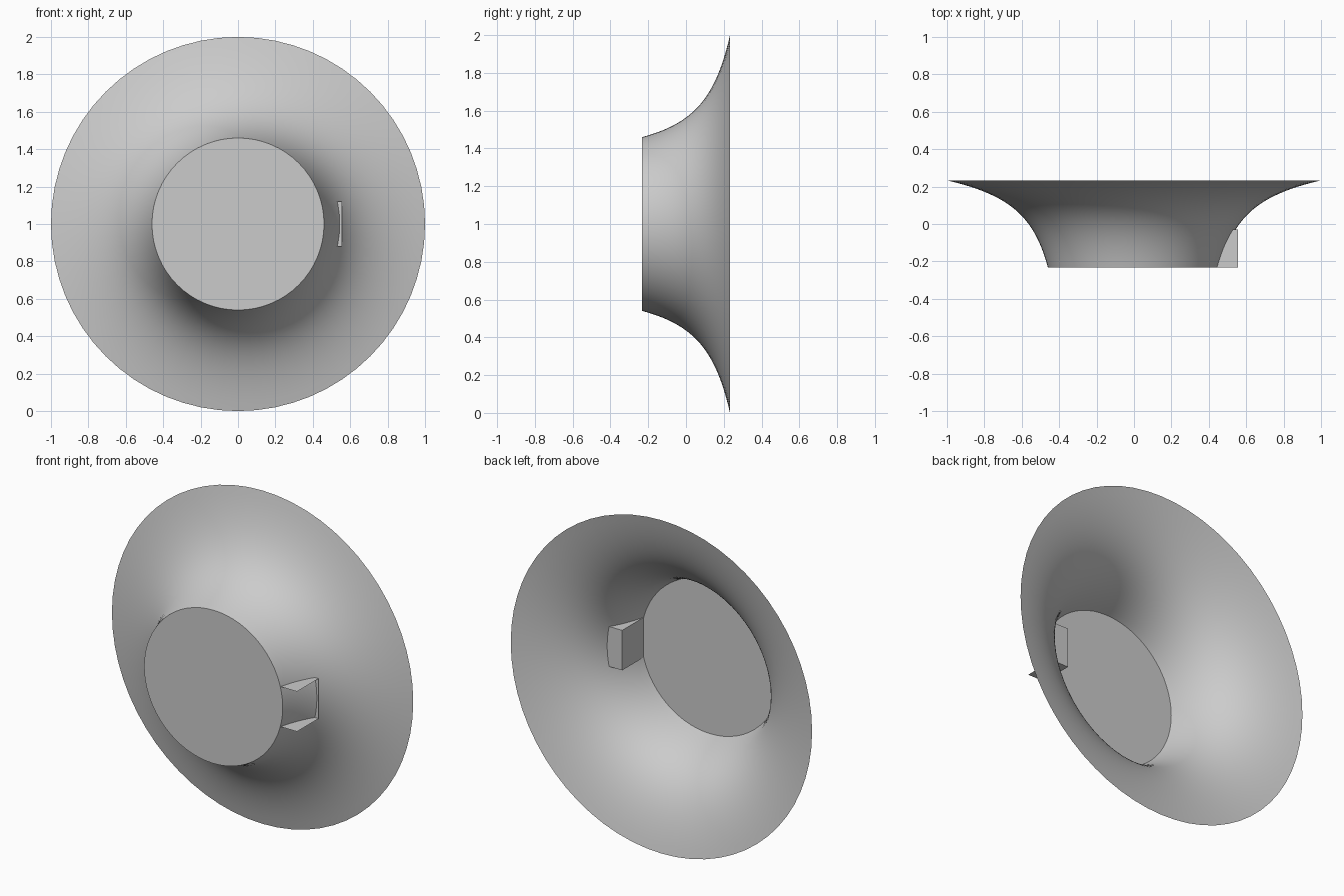
import bpy, bmesh, math

if "Cube" in bpy.data.objects:
    bpy.data.objects.remove(bpy.data.objects["Cube"])

SEG = 64
RINGS = 24
P0, C, P1, W = (-0.233, 0.46), (0.131, 0.557), (0.233, 1.0), 1.3


def profile(t):
    """Rational curve giving (y, radius) of the flare."""
    a, b, c = (1 - t) ** 2, 2 * W * t * (1 - t), t * t
    return [(a * P0[i] + b * C[i] + c * P1[i]) / (a + b + c) for i in (0, 1)]


def ring(bm, y, r):
    return [bm.verts.new((r * math.cos(2 * math.pi * i / SEG), y,
                          1 + r * math.sin(2 * math.pi * i / SEG)))
            for i in range(SEG)]


def finish(bm, name):
    me = bpy.data.meshes.new(name)
    bm.to_mesh(me)
    bm.free()
    ob = bpy.data.objects.new(name, me)
    bpy.context.collection.objects.link(ob)
    return ob


# flared shell, open at the wide end
bm = bmesh.new()
rings = [ring(bm, *profile(k / RINGS)) for k in range(RINGS + 1)]
for lo, hi in zip(rings, rings[1:]):
    for i in range(SEG):
        j = (i + 1) % SEG
        bm.faces.new((lo[i], lo[j], hi[j], hi[i])).smooth = True
bmesh.ops.recalc_face_normals(bm, faces=bm.faces)
finish(bm, "flared_shell")

# flat disc closing the narrow end
bm = bmesh.new()
bm.faces.new(ring(bm, *P0))
finish(bm, "front_disc")

# pocket through the shell wall, open to the front and to the right
bm = bmesh.new()
bmesh.ops.create_cube(bm, size=1)
for v in bm.verts:
    v.co = (0.4995 + 0.111 * v.co.x, -0.131 + 0.204 * v.co.y, 1 + 0.24 * v.co.z)
bm.normal_update()
open_sides = [f for f in bm.faces if f.normal.x > 0.5 or f.normal.y < -0.5]
bmesh.ops.delete(bm, geom=open_sides, context='FACES')
finish(bm, "side_pocket")
